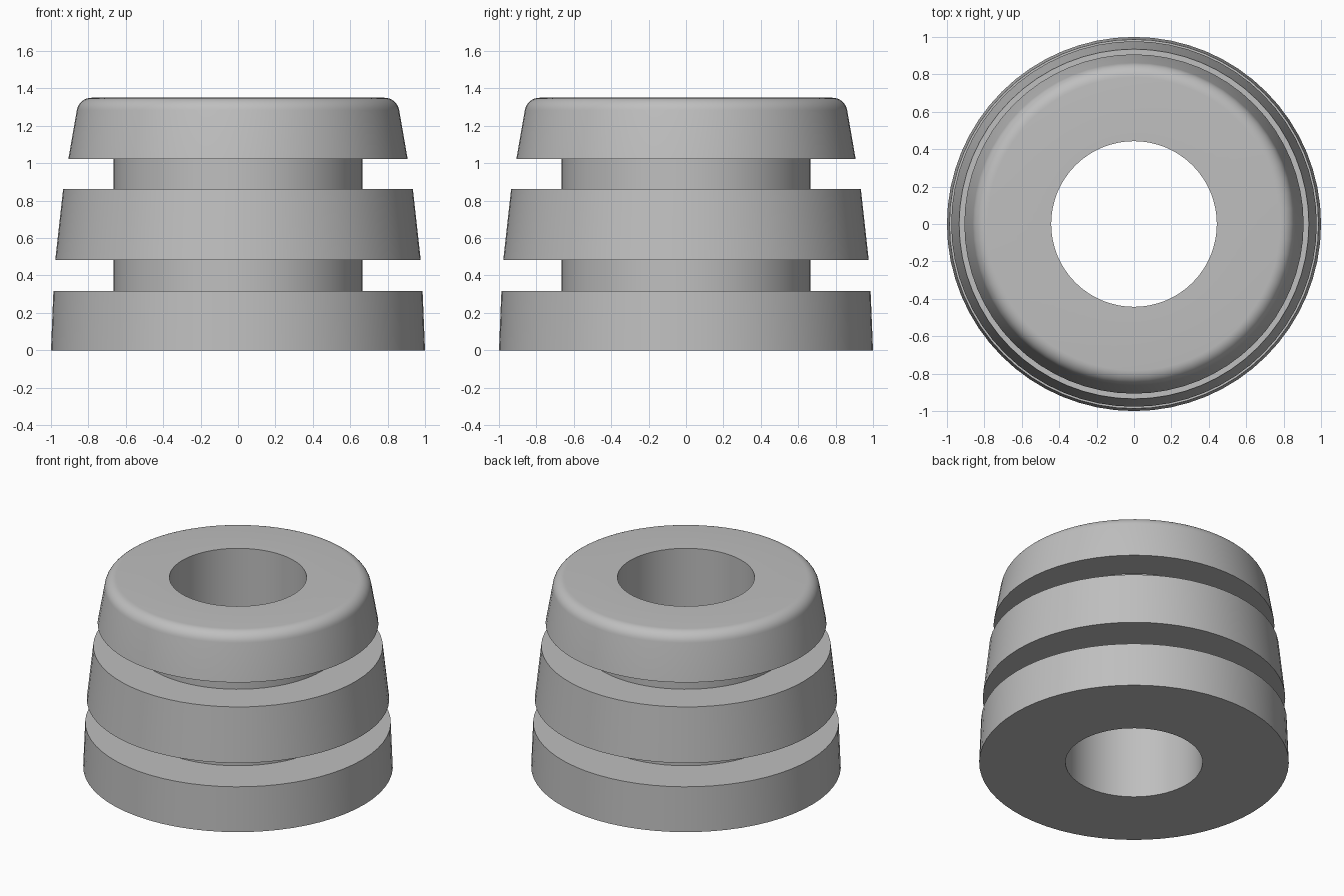
import bpy
import bmesh
from math import cos, sin, pi, radians

cube = bpy.data.objects.get("Cube")
if cube:
    bpy.data.objects.remove(cube, do_unlink=True)

SEGMENTS = 64
BORE, CORE, HEIGHT = 0.443, 0.665, 1.35
FILLET = 0.08

# Single grey material
grey = bpy.data.materials.new("light grey")
grey.use_nodes = True
colour = (0.52, 0.52, 0.52, 1)
grey.diffuse_color = colour
grey.node_tree.nodes["Principled BSDF"].inputs["Base Color"].default_value = colour

# Half section: three tapered flanges with two square grooves between them
profile = [
    (BORE, 0), (1.0, 0), (0.987, 0.317),
    (CORE, 0.317), (CORE, 0.482),
    (0.977, 0.482), (0.935, 0.862),
    (CORE, 0.862), (CORE, 1.023),
    (0.907, 1.023),
]
# Rounded top rim
for i in range(9):
    a = radians(10 + 10 * i)
    profile.append((0.783 + FILLET * cos(a), HEIGHT - FILLET + FILLET * sin(a)))
profile.append((BORE, HEIGHT))

# Revolve the closed section around z
bm = bmesh.new()
rings = []
for r, z in profile:
    rings.append([bm.verts.new((r * cos(2 * pi * s / SEGMENTS),
                                r * sin(2 * pi * s / SEGMENTS), z))
                  for s in range(SEGMENTS)])
for lower, upper in zip(rings, rings[1:] + rings[:1]):
    for s in range(SEGMENTS):
        t = (s + 1) % SEGMENTS
        bm.faces.new((lower[s], lower[t], upper[t], upper[s]))
bmesh.ops.recalc_face_normals(bm, faces=bm.faces)

mesh = bpy.data.meshes.new("grooved_bushing")
bm.to_mesh(mesh)
bm.free()
mesh.materials.append(grey)
bushing = bpy.data.objects.new("grooved_bushing", mesh)
bpy.context.collection.objects.link(bushing)

# Smooth walls with crisp flange edges
bpy.ops.object.select_all(action="DESELECT")
bushing.select_set(True)
bpy.context.view_layer.objects.active = bushing
bpy.ops.object.shade_smooth_by_angle(angle=radians(30))
